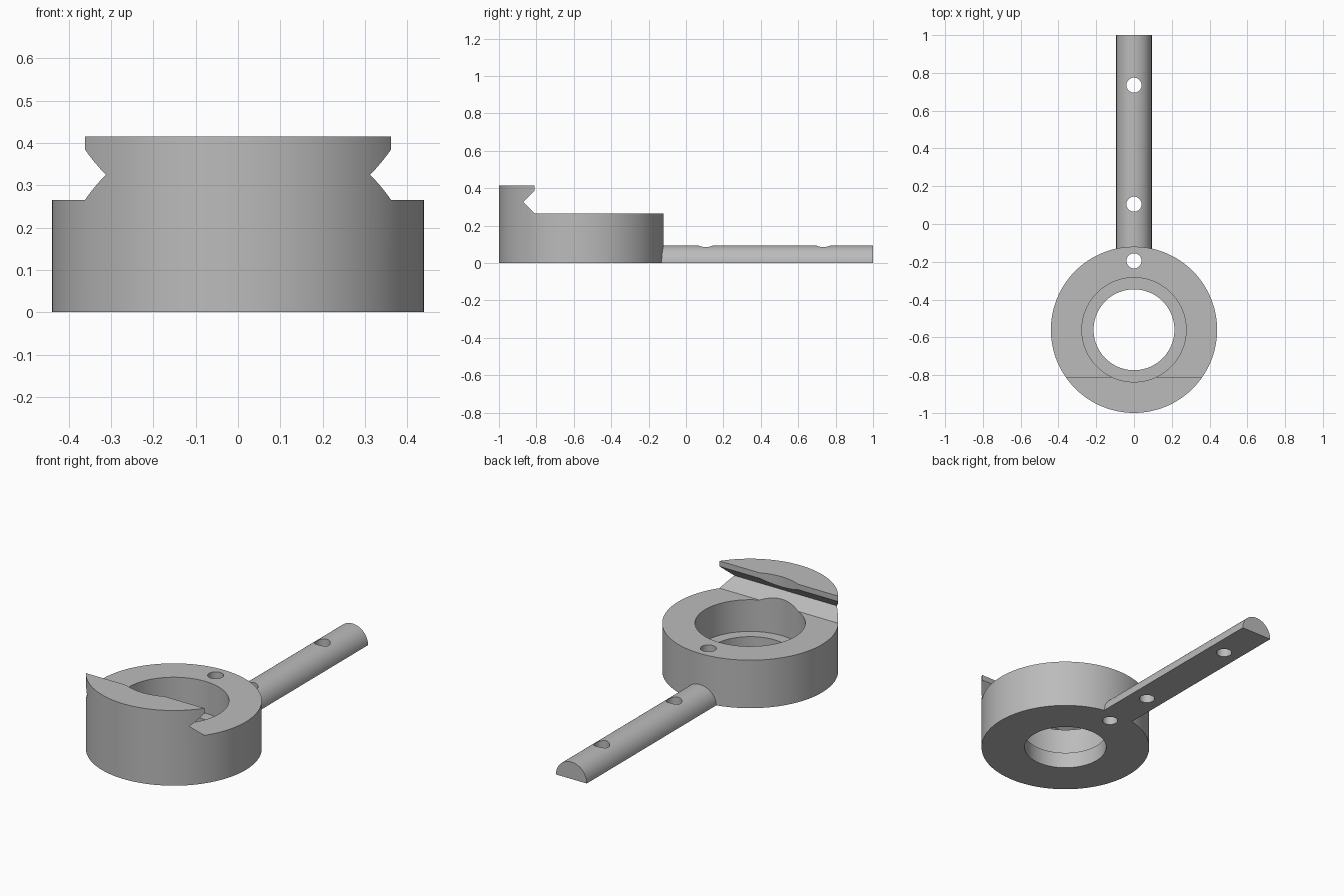
import bpy, bmesh
from math import radians
from mathutils import Matrix

cube = bpy.data.objects.get("Cube")
if cube:
    bpy.data.objects.remove(cube, do_unlink=True)

RING_Y, RING_R, TOP = -0.56, 0.44, 0.415
SEAT_Z, DECK_Z = 0.09, 0.265
ARM_R = 0.094

steel = bpy.data.materials.new("plain_grey")
steel.use_nodes = True
grey = (0.5, 0.5, 0.5, 1)
steel.diffuse_color = grey
steel.node_tree.nodes["Principled BSDF"].inputs["Base Color"].default_value = grey


def add_object(name, bm):
    bmesh.ops.recalc_face_normals(bm, faces=bm.faces)
    mesh = bpy.data.meshes.new(name)
    bm.to_mesh(mesh)
    bm.free()
    mesh.materials.append(steel)
    ob = bpy.data.objects.new(name, mesh)
    bpy.context.collection.objects.link(ob)
    return ob


def cylinder(name, radius, y, z0, z1, sides=128):
    bm = bmesh.new()
    bmesh.ops.create_cone(bm, cap_ends=True, segments=sides, radius1=radius, radius2=radius,
                          depth=z1 - z0, matrix=Matrix.Translation((0, y, (z0 + z1) / 2)))
    return add_object(name, bm)


def side_prism(name, profile, half_width):
    """Extrude a (y, z) outline across x."""
    bm = bmesh.new()
    face = bm.faces.new([bm.verts.new((-half_width, y, z)) for y, z in profile])
    out = bmesh.ops.extrude_face_region(bm, geom=[face])
    verts = [v for v in out["geom"] if isinstance(v, bmesh.types.BMVert)]
    bmesh.ops.translate(bm, verts=verts, vec=(2 * half_width, 0, 0))
    return add_object(name, bm)


def combine(target, tool, operation):
    mod = target.modifiers.new("cut", 'BOOLEAN')
    mod.operation, mod.solver, mod.object = operation, 'EXACT', tool
    bpy.context.view_layer.objects.active = target
    bpy.ops.object.modifier_apply(modifier=mod.name)
    bpy.data.objects.remove(tool, do_unlink=True)


# Ring body, with the V-grooved lip left standing at the front
body = cylinder("ring_with_handle", RING_R, RING_Y, 0, TOP)
groove = [(-0.81, 0.6), (-0.81, 0.385), (-0.87, 0.325), (-0.81, DECK_Z), (0.2, DECK_Z), (0.2, 0.6)]
combine(body, side_prism("groove_cutter", groove, 0.6), 'DIFFERENCE')

# Half-round handle with a flat underside
bm = bmesh.new()
steps = 48
arc = [Matrix.Rotation(radians(180 * i / steps), 3, 'Y') @ Matrix.Identity(3).col[0] * -ARM_R
       for i in range(steps + 1)]
end = bm.faces.new([bm.verts.new((p.x, -0.17, max(p.z, 0))) for p in arc])
out = bmesh.ops.extrude_face_region(bm, geom=[end])
bmesh.ops.translate(bm, verts=[v for v in out["geom"] if isinstance(v, bmesh.types.BMVert)],
                    vec=(0, 1.17, 0))
combine(body, add_object("handle", bm), 'UNION')

# Stepped bore
combine(body, cylinder("wide_bore", 0.276, RING_Y, SEAT_Z, 0.6), 'DIFFERENCE')
combine(body, cylinder("narrow_bore", 0.214, RING_Y, -0.1, 0.2), 'DIFFERENCE')

# Pin holes
for y in (-0.195, 0.105, 0.735):
    combine(body, cylinder("pin_hole", 0.04, y, -0.1, 0.6, 48), 'DIFFERENCE')

bpy.ops.object.select_all(action='DESELECT')
body.select_set(True)
bpy.context.view_layer.objects.active = body
bpy.ops.object.shade_smooth_by_angle(angle=radians(30))
